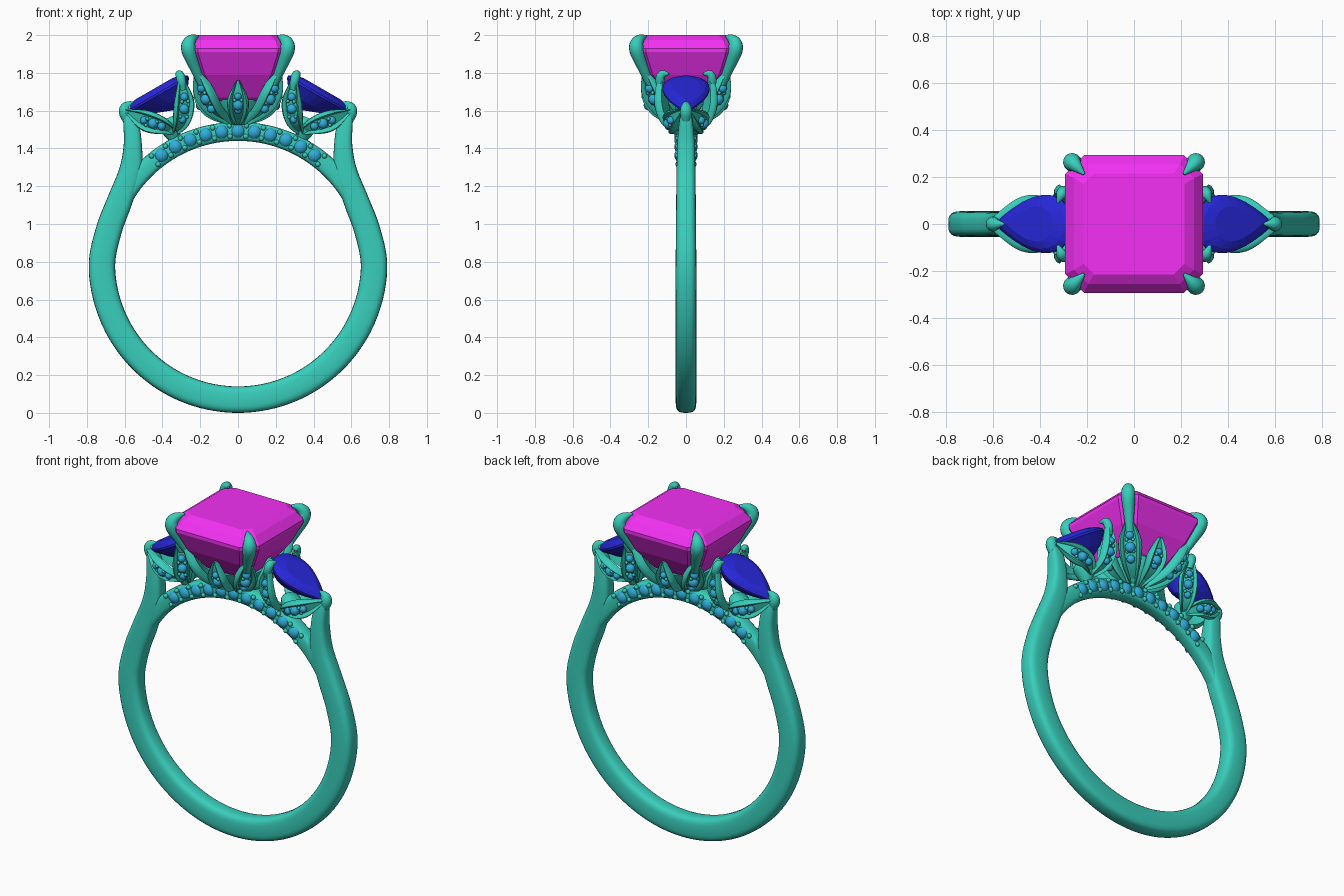
import bpy, bmesh, math
from mathutils import Vector, Matrix

if "Cube" in bpy.data.objects:
    bpy.data.objects.remove(bpy.data.objects["Cube"])

def mat(name, c):
    m = bpy.data.materials.new(name)
    m.diffuse_color = (*c, 1)
    m.use_nodes = True
    m.node_tree.nodes["Principled BSDF"].inputs["Base Color"].default_value = m.diffuse_color
    return m

METAL = mat("metal", (0.04, 0.62, 0.5))
PINK = mat("pink", (0.9, 0.03, 0.9))
BLUE = mat("deep_blue", (0.02, 0.02, 0.7))
SKY = mat("light_blue", (0.03, 0.42, 0.7))
CZ = 0.79                      # height of the finger hole centre
smooth, stones, grains = [], [], []

def finish(name, bm, material, soft=True):
    bmesh.ops.recalc_face_normals(bm, faces=bm.faces)
    me = bpy.data.meshes.new(name)
    bm.to_mesh(me)
    bm.free()
    me.materials.append(material)
    ob = bpy.data.objects.new(name, me)
    bpy.context.collection.objects.link(ob)
    if soft:
        smooth.append(ob)
    return ob

def loft(name, rings, material, soft=True):
    bm = bmesh.new()
    vs = [[bm.verts.new(p) for p in r] for r in rings]
    n = len(rings[0])
    for a, b in zip(vs, vs[1:]):
        for i in range(n):
            bm.faces.new((a[i], a[(i + 1) % n], b[(i + 1) % n], b[i]))
    bm.faces.new(vs[0])
    bm.faces.new(vs[-1])
    return finish(name, bm, material, soft)

def spline(keys, n):
    k = [keys[0]] + list(keys) + [keys[-1]]
    out = []
    for i in range(1, len(k) - 2):
        for j in range(n):
            t = j / n
            out.append([0.5 * (2 * b + (c - a) * t + (2 * a - 5 * b + 4 * c - d) * t * t
                               + (3 * b - a - 3 * c + d) * t ** 3)
                        for a, b, c, d in zip(*k[i - 1:i + 3])])
    return out + [list(keys[-1])]

def sweep(name, keys, out, section, n=5):
    """keys are (x, y, z, half width, half depth); depth points towards 'out'."""
    pts = spline(keys, n)
    ps = [Vector(p[:3]) for p in pts]
    out, rings, frames = Vector(out), [], []
    for i, p in enumerate(ps):
        t = (ps[min(i + 1, len(ps) - 1)] - ps[max(i - 1, 0)]).normalized()
        s = t.cross(out).normalized()
        nrm = s.cross(t)
        rings.append([p + s * pts[i][3] * a + nrm * pts[i][4] * b for a, b in section])
        frames.append((p, nrm, s))
    loft(name, rings, METAL)
    return frames

def superellipse(e, n=20):
    f = lambda v: math.copysign(abs(v) ** e, v)
    return [(f(math.cos(2 * math.pi * i / n)), f(math.sin(2 * math.pi * i / n))) for i in range(n)]

ROUND, BAND = superellipse(1, 14), superellipse(0.6, 24)
LEAF = [(-.9, -.9), (-1, 0), (-.95, .6), (-.8, .9), (-.62, .7), (-.52, .1),
        (.52, .1), (.62, .7), (.8, .9), (.95, .6), (1, 0), (.9, -.9)]

# shank: one sweep from shoulder tip, round the bottom, to the other shoulder tip
top = [(.588, 1.62, .022, .018), (.568, 1.54, .04, .036), (.557, 1.42, .048, .047),
       (.57, 1.28, .06, .05), (.627, 1.12, .067, .052), (.683, .97, .069, .053)]
keys = [(x, 0, z, a, b) for x, z, a, b in top]
for d in range(0, -181, -15):
    a = math.radians(d)
    keys.append((.72 * math.cos(a), 0, CZ + .72 * math.sin(a), .07, .055))
keys += [(-x, 0, z, a, b) for x, z, a, b in reversed(top)]
sweep("shank", keys, (0, 1, 0), BAND, 6)

# bridge under the setting, following the finger hole
sweep("bridge", [(.70 * math.sin(math.radians(d)), 0, CZ + .70 * math.cos(math.radians(d)), .05, .045)
                 for d in range(-70, 71, 10)], (0, 1, 0), BAND, 4)
for sy in (-1, 1):
    for i in range(-5, 6):
        a = math.radians(i * 7.05)
        stones.append((Vector((.702 * math.sin(a), sy * .02, CZ + .702 * math.cos(a))), .042))
    for i in range(-6, 6):
        a = math.radians((i + .5) * 7.05)
        for r in (.675, .731):
            grains.append((Vector((r * math.sin(a), sy * .043, CZ + r * math.cos(a))), .014))

# centre stone: stepped square cut with clipped corners
def octagon(h, c, z):
    return [Vector((x, y, z)) for x, y in ((h, c - h), (h, h - c), (h - c, h), (c - h, h),
                                           (-h, h - c), (-h, c - h), (c - h, -h), (h - c, -h))]

loft("centre_stone", [octagon(*s) for s in ((.215, .045, 2.0), (.255, .06, 1.975), (.293, .08, 1.93),
     (.293, .08, 1.91), (.235, .06, 1.79), (.15, .04, 1.67), (.03, .008, 1.59))], PINK, False)

# cup core under the centre stone
loft("cup_core", [[Vector((r * math.cos(i * math.pi / 16), r * math.sin(i * math.pi / 16), z))
                   for i in range(32)] for r, z in ((.04, 1.52), (.085, 1.55), (.13, 1.60), (.155, 1.66), (.14, 1.66))], METAL)

def leaf(name, pts, width, out, beads, depth=.028):
    ws = (.25, .85, 1, .15)
    fr = sweep(name, [(*p, width * w, depth * (.6 + .4 * w)) for p, w in zip(pts, ws)], out, LEAF, 6)
    for t, r in beads:
        p, n, s = fr[round(t * (len(fr) - 1))]
        stones.append((p + n * .006, r))
    for (t, r), (u, _) in zip(beads, beads[1:]):
        p, n, s = fr[round((t + u) / 2 * (len(fr) - 1))]
        for e in (-1, 1):
            grains.append((p + n * .012 + s * e * .018, .01))

# centre cup: four corner leaves with claws, four shorter leaves between
for sx in (-1, 1):
    for sy in (-1, 1):
        leaf("corner_leaf", [(sx * d, sy * d, z) for d, z in ((.04, 1.54), (.125, 1.6), (.182, 1.7), (.213, 1.82))],
             .064, (sx, sy, -.3), ((.4, .024), (.56, .03), (.74, .024)))
        sweep("corner_claw", [(sx * d, sy * d, z, r, r) for d, z, r in
              ((.19, 1.74, .022), (.228, 1.83, .03), (.258, 1.91, .039), (.262, 1.95, .037),
               (.245, 1.978, .026), (.212, 1.995, .006))], (sx, -sy, 0), ROUND)
for x, y in ((0, -1), (0, 1), (1, 0), (-1, 0)):
    leaf("short_leaf", [(x * d, y * d, z) for d, z in ((.05, 1.54), (.15, 1.585), (.205, 1.66), (.222, 1.76))],
         .056, (x, y, -.3), ((.42, .02), (.56, .028), (.74, .02)))

# side stones: sloping pear cuts with leaf cups and claws
def pear(sx):
    rings = []
    for k, h, sh in ((.6, .03, 0), (.85, .018, 0), (1, 0, 0), (1, -.012, 0), (.6, -.075, -.03), (.08, -.125, -.06)):
        ring = []
        for i in range(24):
            a = 2 * math.pi * i / 24
            u = .19 * math.cos(a) * k + sh
            v = .162 * math.sin(a) * abs(math.sin(a / 2)) * k
            ring.append(Vector((sx * (.43 + u * .866 + h * .5), v, 1.69 - u * .5 + h * .866)))
        rings.append(ring)
    loft("side_stone", rings, BLUE, False)

for sx in (-1, 1):
    pear(sx)
    sweep("side_seat", [(sx * x, 0, z, r, r) for x, z, r in ((.34, 1.45, .03), (.35, 1.49, .05), (.365, 1.535, .06), (.375, 1.56, .04))],
          (0, 1, 0), ROUND)
    sweep("tip_claw", [(sx * x, 0, z, r, r) for x, z, r in
          ((.585, 1.55, .026), (.598, 1.59, .032), (.595, 1.617, .028), (.575, 1.635, .016), (.55, 1.645, .004))],
          (0, 1, 0), ROUND)
    for sy in (-1, 1):
        leaf("upright_leaf", [(sx * x, sy * y, z) for x, y, z in
             ((.335, .025, 1.485), (.3, .1, 1.54), (.285, .132, 1.65), (.303, .135, 1.78))],
             .054, (-.4 * sx, sy, -.2), ((.38, .02), (.55, .027), (.74, .022)), .024)
        sweep("side_claw", [(sx * x, sy * y, z, r, r) for x, y, z, r in
              ((.29, .132, 1.71, .016), (.3, .138, 1.76, .024), (.31, .125, 1.793, .022), (.325, .09, 1.795, .005))],
              (1, 0, 0), ROUND)
        leaf("low_leaf", [(sx * x, sy * y, z) for x, y, z in
             ((.335, .03, 1.49), (.405, .085, 1.52), (.495, .075, 1.55), (.59, .02, 1.6))],
             .056, (.2 * sx, sy, -.35), ((.36, .022), (.52, .028), (.68, .021)), .024)

# small set stones and metal grains
for name, items, m, seg in (("pave_stones", stones, SKY, 14), ("metal_grains", grains, METAL, 8)):
    bm = bmesh.new()
    for p, r in items:
        bmesh.ops.create_uvsphere(bm, u_segments=seg, v_segments=seg // 2 + 1, radius=r, matrix=Matrix.Translation(p))
    finish(name, bm, m)

bpy.ops.object.select_all(action='DESELECT')
for ob in smooth:
    ob.select_set(True)
bpy.context.view_layer.objects.active = smooth[0]
bpy.ops.object.shade_smooth_by_angle(angle=math.radians(50))
